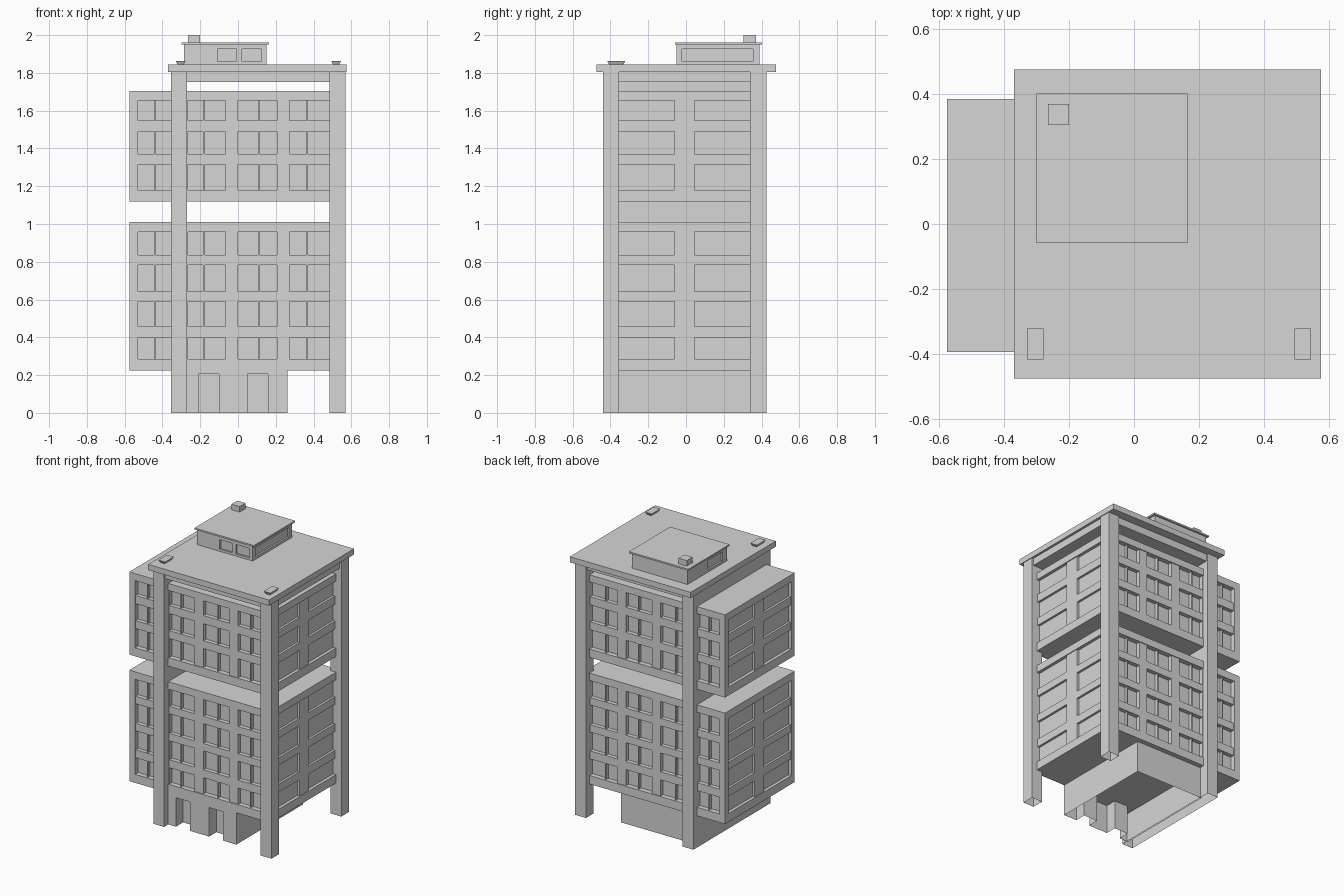
import bpy
import bmesh

if "Cube" in bpy.data.objects:
    bpy.data.objects.remove(bpy.data.objects["Cube"])

# Single plain grey finish
concrete = bpy.data.materials.new("concrete_grey")
concrete.use_nodes = True
GREY = (0.67, 0.67, 0.67, 1)
concrete.diffuse_color = GREY
concrete.node_tree.nodes["Principled BSDF"].inputs["Base Color"].default_value = GREY


def add_box(bm, x, y, z, open_bottom=False, flare=0.0):
    """Box from (min, max) pairs; flare pulls the bottom edges inward."""
    def ring(h, f):
        return [bm.verts.new((a, b, h)) for a, b in (
            (x[0] + f, y[0] + f), (x[1] - f, y[0] + f),
            (x[1] - f, y[1] - f), (x[0] + f, y[1] - f))]
    low, high = ring(z[0], flare), ring(z[1], 0)
    bm.faces.new(high)
    if not open_bottom:
        bm.faces.new(low[::-1])
    for i in range(4):
        j = (i + 1) % 4
        bm.faces.new((low[i], low[j], high[j], high[i]))


def finish(bm, name):
    mesh = bpy.data.meshes.new(name)
    bm.to_mesh(mesh)
    bm.free()
    mesh.materials.append(concrete)
    obj = bpy.data.objects.new(name, mesh)
    bpy.context.collection.objects.link(obj)
    return obj


def boxes(name, *specs, **options):
    bm = bmesh.new()
    for x, y, z in specs:
        add_box(bm, x, y, z, **options)
    return finish(bm, name)


def shrink(span, d):
    return (span[0] + d, span[1] - d)


# Main extents shared by the parts
BLOCK_X, BLOCK_Y = (-0.575, 0.528), (-0.394, 0.385)
FRAME_X, FRAME_Y = (-0.355, 0.57), (-0.44, 0.425)
COLUMN = 0.085
WALL_X = (FRAME_X[0], FRAME_X[0] + COLUMN)
ROOF_Z = 1.804
FACE = 0.006          # bands and piers sit just behind the rims
SIDE_GLASS, FRONT_GLASS = 0.022, 0.035
WINDOWS = [(-0.53, -0.44, -0.33), (-0.265, -0.18, -0.067),
           (0, 0.11, 0.206), (0.272, 0.367, 0.49)]


def office_block(name, z, rows):
    bm = bmesh.new()
    # recessed glazing core
    add_box(bm, shrink(BLOCK_X, SIDE_GLASS), shrink(BLOCK_Y, FRONT_GLASS), shrink(z, 0.02))
    # top and bottom rims
    add_box(bm, BLOCK_X, BLOCK_Y, (rows[0][1], z[1]))
    add_box(bm, BLOCK_X, BLOCK_Y, (z[0], rows[-1][0]))
    storey = (rows[-1][0], rows[0][1])
    # corner posts
    for x in ((BLOCK_X[0], WINDOWS[0][0]), (WINDOWS[-1][2], BLOCK_X[1])):
        for y in ((BLOCK_Y[0], -0.357), (0.345, BLOCK_Y[1])):
            add_box(bm, x, y, storey)
    # floor bands between window rows
    for upper, lower in zip(rows, rows[1:]):
        add_box(bm, shrink(BLOCK_X, FACE), shrink(BLOCK_Y, FACE), (lower[1], upper[0]))
    # piers and mullions run through to the back wall
    for left, right in zip(WINDOWS, WINDOWS[1:]):
        add_box(bm, (left[2], right[0]), shrink(BLOCK_Y, FACE), storey)
    for window in WINDOWS:
        add_box(bm, (window[1] - 0.004, window[1] + 0.004), shrink(BLOCK_Y, 0.012), storey)
    # wide pier in the middle of each end wall
    add_box(bm, shrink(BLOCK_X, FACE), (-0.06, 0.045), storey)
    return finish(bm, name)


office_block("lower_office_block", (0.225, 1.01),
             [(0.835, 0.957), (0.643, 0.782), (0.457, 0.59), (0.285, 0.4)])
office_block("upper_office_block", (1.12, 1.705),
             [(1.548, 1.655), (1.37, 1.49), (1.18, 1.314)])

# Full-depth wall on the right, two columns on the left, all open underneath
boxes("right_support_wall", (WALL_X, FRAME_Y, (0, ROOF_Z)), open_bottom=True)
for end, y in (("front", (FRAME_Y[0], FRAME_Y[0] + COLUMN)),
               ("back", (FRAME_Y[1] - COLUMN, FRAME_Y[1]))):
    boxes(f"{end}_left_column", ((FRAME_X[1] - COLUMN, FRAME_X[1]), y, (0, ROOF_Z)),
          open_bottom=True)

# Roof slab and the beam deck under it
boxes("roof_beam", (shrink(FRAME_X, 0.012), shrink(FRAME_Y, 0.012), (1.752, ROOF_Z)))
boxes("roof_slab", ((-0.37, 0.575), (-0.475, 0.476), (ROOF_Z, 1.844)))

# Entrance base: hollow walls with two door recesses
BASE_X, BASE_Y = (WALL_X[1] - 0.01, 0.263), (-0.394, 0.35)
DOOR_TOP, DOOR_DEPTH = 0.205, 0.08
front, back = BASE_Y
outline = [(BASE_X[0], front)]
for a, b in ((-0.21, -0.1), (0.05, 0.16)):
    outline += [(a, front), (a, front + DOOR_DEPTH), (b, front + DOOR_DEPTH), (b, front)]
outline += [(BASE_X[1], front), (BASE_X[1], back), (BASE_X[0], back)]
bm = bmesh.new()
low = [bm.verts.new((x, y, 0)) for x, y in outline]
high = [bm.verts.new((x, y, DOOR_TOP)) for x, y in outline]
for i in range(len(outline)):
    j = (i + 1) % len(outline)
    bm.faces.new((low[i], low[j], high[j], high[i]))
add_box(bm, BASE_X, BASE_Y, (DOOR_TOP, 0.226))
finish(bm, "entrance_base")

# Rooftop house with recessed windows
HX, HY, HZ = (-0.285, 0.15), (-0.05, 0.39), (1.86, 1.926)
T = 0.012
front_wall, back_wall = (HY[0], HY[0] + T), (HY[1] - T, HY[1])
west_wall, east_wall = (HX[0], HX[0] + T), (HX[1] - T, HX[1])
boxes("rooftop_house",
      (shrink(HX, T), shrink(HY, T), (1.85, 1.945)),
      (HX, HY, (1.843, HZ[0])), (HX, HY, (HZ[1], 1.951)),
      ((HX[0], -0.108), front_wall, HZ), ((-0.008, 0.02), front_wall, HZ),
      ((0.124, HX[1]), front_wall, HZ), (HX, back_wall, HZ),
      (east_wall, (HY[0], -0.02), HZ), (east_wall, (0.355, HY[1]), HZ),
      (west_wall, (HY[0], 0), HZ), (west_wall, (0.16, HY[1]), HZ))
boxes("rooftop_house_cap", ((-0.3, 0.165), (-0.058, 0.402), (1.95, 1.961)))
boxes("chimney", ((-0.265, -0.2), (0.305, 0.37), (1.96, 2.0)))

# Flared roof hatches at the front corners
for name, x in (("right_roof_hatch", (-0.33, -0.278)), ("left_roof_hatch", (0.494, 0.545))):
    boxes(name, (x, (-0.417, -0.322), (1.843, 1.863)), flare=0.01)
